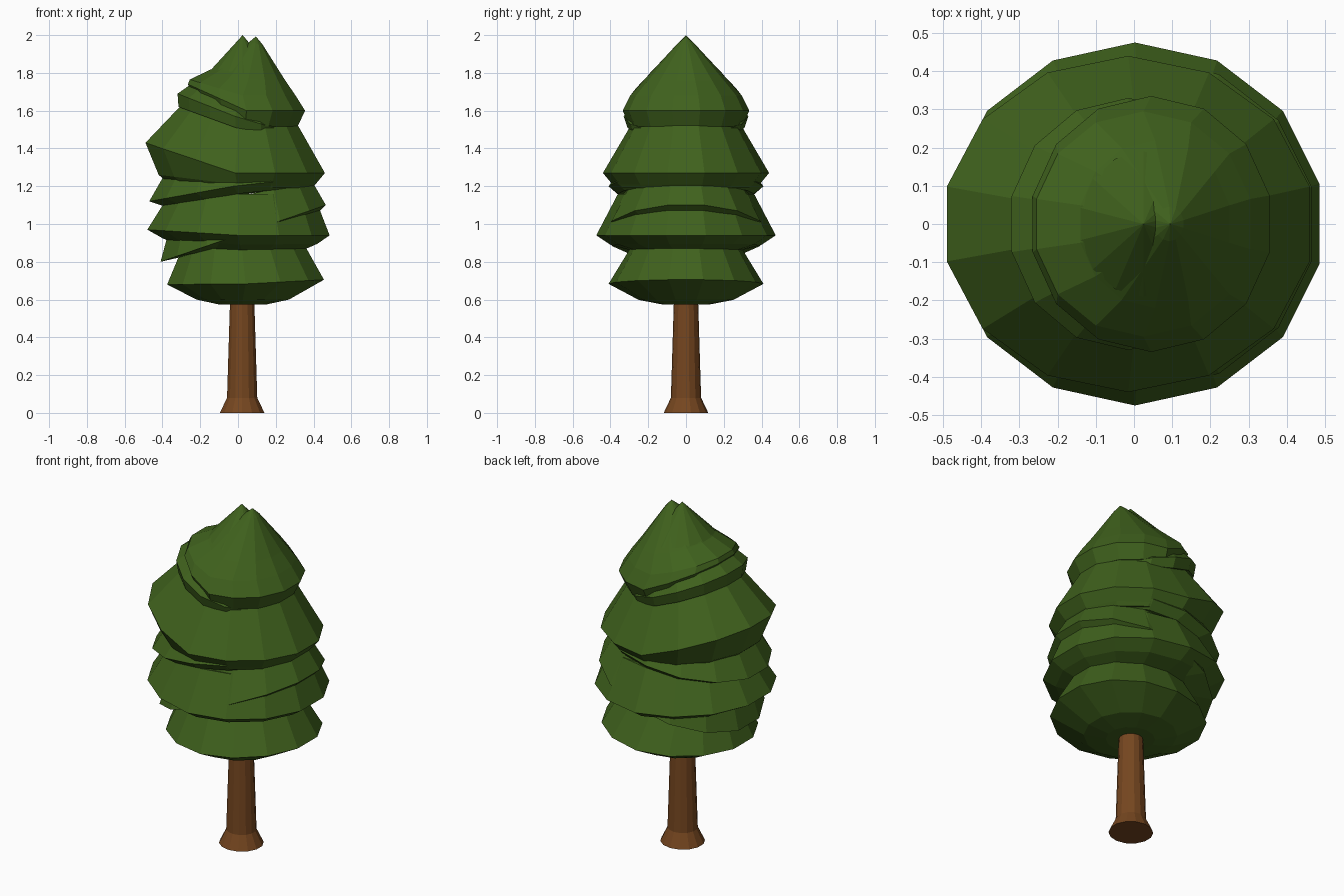
import bpy, bmesh, math


def material(name, rgb):
    m = bpy.data.materials.new(name)
    m.diffuse_color = (*rgb, 1)
    return m


GREEN = material("needles", (0.05, 0.12, 0.012))
BROWN = material("bark", (0.18, 0.062, 0.014))


def stack(name, rings, mat, sides=14):
    """Loft of bent rings: (x_left, x_right, y_radius, z_left, z_mid, z_right)."""
    bm = bmesh.new()
    loops = []
    for xl, xr, ry, zl, zm, zr in rings:
        loop = []
        for i in range(sides):
            a = 2 * math.pi * (i + 0.5) / sides
            # stretch so the flat side facets reach the stated left/right limits
            c = math.cos(a) / math.cos(math.pi / sides)
            z = zm + (zr - zm) * max(0, c) + (zl - zm) * max(0, -c)
            loop.append(bm.verts.new(((xl + xr) / 2 + c * (xr - xl) / 2,
                                      ry * math.sin(a), z)))
        loops.append(loop)
    for lo, hi in zip(loops, loops[1:]):
        for i in range(sides):
            j = (i + 1) % sides
            bm.faces.new((lo[i], lo[j], hi[j], hi[i]))
    bm.faces.new(loops[0][::-1])
    bm.faces.new(loops[-1])
    bmesh.ops.remove_doubles(bm, verts=bm.verts, dist=0.0005)
    bmesh.ops.recalc_face_normals(bm, faces=bm.faces)
    me = bpy.data.meshes.new(name)
    bm.to_mesh(me)
    bm.free()
    me.materials.append(mat)
    ob = bpy.data.objects.new(name, me)
    bpy.context.collection.objects.link(ob)


def level(x, r, z):
    return (x - r, x + r, r, z, z, z)


# Trunk with flared foot
stack("trunk", [level(0.022, 0.118, 0), level(0.022, 0.08, 0.08),
                level(0.022, 0.064, 0.6)], BROWN)

# Lowest tier with rounded underside
stack("foliage_bottom", [
    level(0.025, 0.13, 0.575),
    (-0.22, 0.27, 0.25, 0.6, 0.598, 0.6),
    (-0.375, 0.455, 0.41, 0.68, 0.683, 0.705),
    (-0.30, 0.34, 0.29, 0.86, 0.88, 0.91)], GREEN)

# Second tier, close to level
stack("foliage_lower", [
    (-0.30, 0.34, 0.29, 0.88, 0.86, 0.86),
    (-0.40, 0.42, 0.40, 0.925, 0.89, 0.895),
    (-0.48, 0.485, 0.475, 0.97, 0.94, 0.94),
    (-0.38, 0.40, 0.36, 1.13, 1.16, 1.16)], GREEN)

# Tier leaning up to the right
stack("foliage_lower_tilted", [
    (-0.28, 0.38, 0.32, 0.83, 0.92, 1.02),
    (-0.41, 0.465, 0.435, 0.80, 0.95, 1.10),
    (-0.34, 0.39, 0.34, 1.06, 1.15, 1.23)], GREEN)

# Tier showing on the left only
stack("foliage_middle_tilted", [
    (-0.38, 0.38, 0.36, 1.09, 1.16, 1.20),
    (-0.47, 0.42, 0.41, 1.12, 1.20, 1.25),
    (-0.39, 0.35, 0.33, 1.26, 1.30, 1.35)], GREEN)

# Large middle tier, bent up on the left
stack("foliage_middle", [
    (-0.35, 0.39, 0.37, 1.20, 1.19, 1.19),
    (-0.42, 0.41, 0.39, 1.26, 1.21, 1.21),
    (-0.49, 0.46, 0.44, 1.43, 1.27, 1.27),
    (-0.28, 0.29, 0.27, 1.65, 1.56, 1.57)], GREEN)

# Slim tier under the crown, leaning up to the left
stack("foliage_upper_tilted", [
    (-0.25, 0.28, 0.28, 1.62, 1.51, 1.45),
    (-0.315, 0.29, 0.31, 1.62, 1.51, 1.46),
    (-0.32, 0.29, 0.33, 1.69, 1.57, 1.48),
    (-0.22, 0.22, 0.26, 1.76, 1.66, 1.60)], GREEN)

# Crown, bent up on the left
stack("foliage_crown", [
    (-0.24, 0.315, 0.30, 1.69, 1.52, 1.515),
    (-0.265, 0.355, 0.335, 1.74, 1.60, 1.60),
    (-0.255, 0.305, 0.295, 1.765, 1.68, 1.68),
    (-0.14, 0.25, 0.22, 1.82, 1.765, 1.76),
    (0.055, 0.13, 0.045, 1.96, 1.955, 1.95),
    level(0.095, 0.0001, 1.993)], GREEN)

# Second peak
stack("foliage_tip", [
    (-0.14, 0.19, 0.19, 1.82, 1.80, 1.80),
    level(0.025, 0.0001, 2.0)], GREEN)
